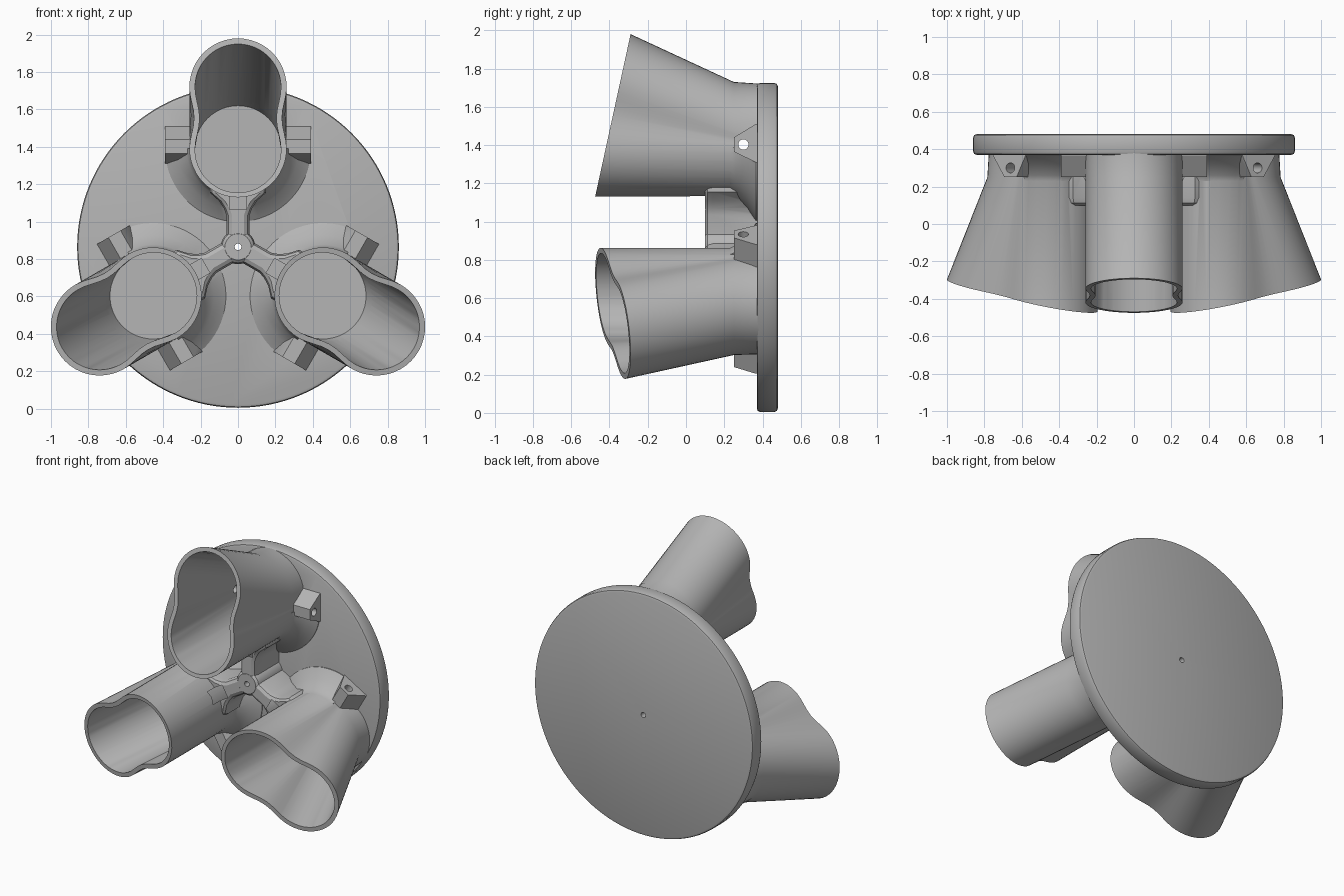
import bpy, bmesh, math
from mathutils import Matrix

if "Cube" in bpy.data.objects:
    bpy.data.objects.remove(bpy.data.objects["Cube"], do_unlink=True)

CENTRE_Z = 0.865
grey = bpy.data.materials.new("plain_grey")
grey.use_nodes = True
COLOUR = (0.46, 0.46, 0.46, 1)
grey.diffuse_color = COLOUR
grey.node_tree.nodes["Principled BSDF"].inputs["Base Color"].default_value = COLOUR


def loft(name, sections):
    """Closed solid through rings that have equal point counts."""
    bm = bmesh.new()
    rings = [[bm.verts.new(p) for p in s] for s in sections]
    n = len(rings[0])
    for a, b in zip(rings, rings[1:]):
        for i in range(n):
            j = (i + 1) % n
            bm.faces.new((a[i], a[j], b[j], b[i]))
    bm.faces.new(rings[0])
    bm.faces.new(rings[-1][::-1])
    bmesh.ops.recalc_face_normals(bm, faces=bm.faces)
    mesh = bpy.data.meshes.new(name)
    bm.to_mesh(mesh)
    bm.free()
    mesh.materials.append(grey)
    ob = bpy.data.objects.new(name, mesh)
    bpy.context.collection.objects.link(ob)
    return ob


def arc(radius, start, end, count):
    return [(radius * math.cos(start + (end - start) * i / count),
             radius * math.sin(start + (end - start) * i / count)) for i in range(count + 1)]


def lathe(name, profile, segments):
    """Solid of revolution about y from (radius, y) pairs."""
    return loft(name, [[(x, y, z) for x, z in arc(r, 0, math.tau, segments)[:-1]]
                       for r, y in profile])


def combine(target, others, operation, remove=True):
    for other in others:
        mod = target.modifiers.new("combine", 'BOOLEAN')
        mod.operation = operation
        mod.solver = 'EXACT'
        mod.object = other
        bpy.context.view_layer.update()
        graph = bpy.context.evaluated_depsgraph_get()
        mesh = bpy.data.meshes.new_from_object(target.evaluated_get(graph))
        target.modifiers.clear()
        target.data = mesh
        if remove:
            bpy.data.objects.remove(other, do_unlink=True)


def rim_y(z):
    return -0.475 + (z - 0.265) * 0.218


def oval(radius, low, high, waist, depth):
    """Two half circles joined by gently pinched sides."""
    lower = [(x, low + z) for x, z in arc(radius, math.pi, math.tau, 24)]
    upper = [(x, high + z) for x, z in arc(radius, 0, math.pi, 24)]
    side = []
    for i in range(1, 8):
        t = i / 8
        side.append((radius - waist * math.sin(math.pi * t) ** 2, low + (high - low) * t))
    ring = lower + side + upper + [(-x, z) for x, z in reversed(side)]
    return [(x, depth(z), z) for x, z in ring]


# Flared tube body and its bore
tube = loft("tube", [oval(0.26, 0.525, 0.855, 0.025, rim_y),
                     oval(0.26, 0.525, 0.605, 0, lambda z: 0.25),
                     oval(0.26, 0.525, 0.595, 0, lambda z: 0.40)])
mouth = oval(0.23, 0.52, 0.855, 0.025, rim_y)
floor = oval(0.23, 0.52, 0.525, 0, lambda z: 0.45)
outside = [tuple(a + (a - b) * 0.06 for a, b in zip(p, q)) for p, q in zip(mouth, floor)]
bore = loft("bore_cutter", [outside, mouth, floor])

# Half collar on the inner side of the tube
collar_profile = [(0.245, 0.2), (0.275, 0.26), (0.325, 0.32), (0.39, 0.365), (0.39, 0.4)]
collar = loft("collar", [[(x, y, 0.525 + z) for x, z in arc(r, math.pi, math.tau, 32)]
                         for r, y in collar_profile])

# Side lugs with a wedge outline
wedge = [(0.40, 0.645), (0.365, 0.645), (0.25, 0.575), (0.25, 0.5), (0.365, 0.445), (0.40, 0.445)]
lugs = [loft("lug", [[(s * x, y, z) for y, z in wedge] for x in (0.24, 0.39)]) for s in (-1, 1)]

# Web from the hub to the tube, with rounded front edges and a fillet under the tube
half = [(0.062, 0), (0.062, 0.17), (0.075, 0.205), (0.1, 0.245), (0.15, 0.29), (0.15, 0.36)]


def web_ring(inset, y):
    right = [(w - inset, y, z) for w, z in half]
    return right + [(-x, y, z) for x, y, z in reversed(right)]


web = loft("web", [web_ring(0.03, 0.1), web_ring(0.01, 0.112), web_ring(0, 0.14), web_ring(0, 0.4)])
curve = [(0.11, 0.19), (0.1, 0.2), (0.09, 0.235), (0.065, 0.258), (0.02, 0.268), (0.02, 0.3), (0.11, 0.3)]
fillet = loft("web_fillet", [[(x, y, z) for y, z in curve] for x in (-0.045, 0.045)])

combine(tube, [collar, web, fillet] + lugs, 'UNION')

# Bore, cross pin hole and centre hole
pin = loft("pin_cutter", [[(x, 0.3 + a, 0.538 + b) for a, b in arc(0.027, 0, math.tau, 20)[:-1]]
                          for x in (-0.5, 0.5)])
centre_hole = lathe("centre_cutter", [(0.018, -0.2), (0.018, 0.7)], 20)
combine(tube, [pin], 'DIFFERENCE')
combine(tube, [bore, centre_hole], 'DIFFERENCE', remove=False)

# Base disc and central hub
disc = lathe("base_disc", [(0.842, 0.37), (0.855, 0.375), (0.86, 0.388), (0.86, 0.462),
                           (0.855, 0.475), (0.842, 0.48)], 128)
hub = lathe("hub", [(0.07, 0.099), (0.085, 0.112), (0.092, 0.14), (0.092, 0.4)], 32)
combine(hub, [centre_hole], 'DIFFERENCE', remove=False)
combine(disc, [centre_hole], 'DIFFERENCE')

# Repeat the tube three times around the disc
parts = [disc, hub]
for name, turn in (("top_tube", 0), ("left_tube", 120), ("right_tube", 240)):
    spin = Matrix.Rotation(math.radians(turn), 4, 'Y')
    copy = bpy.data.objects.new(name, tube.data.copy())
    copy.data.transform(spin)
    bpy.context.collection.objects.link(copy)
    parts.append(copy)
    cutter = bpy.data.objects.new("socket_cutter", bore.data.copy())
    cutter.data.transform(spin)
    bpy.context.collection.objects.link(cutter)
    combine(disc, [cutter], 'DIFFERENCE')
for helper in (tube, bore):
    bpy.data.objects.remove(helper, do_unlink=True)

# Final placement and shading
bpy.ops.object.select_all(action='DESELECT')
for part in parts:
    part.location.z = CENTRE_Z
    part.select_set(True)
bpy.context.view_layer.objects.active = disc
bpy.ops.object.shade_smooth_by_angle(angle=math.radians(30))
